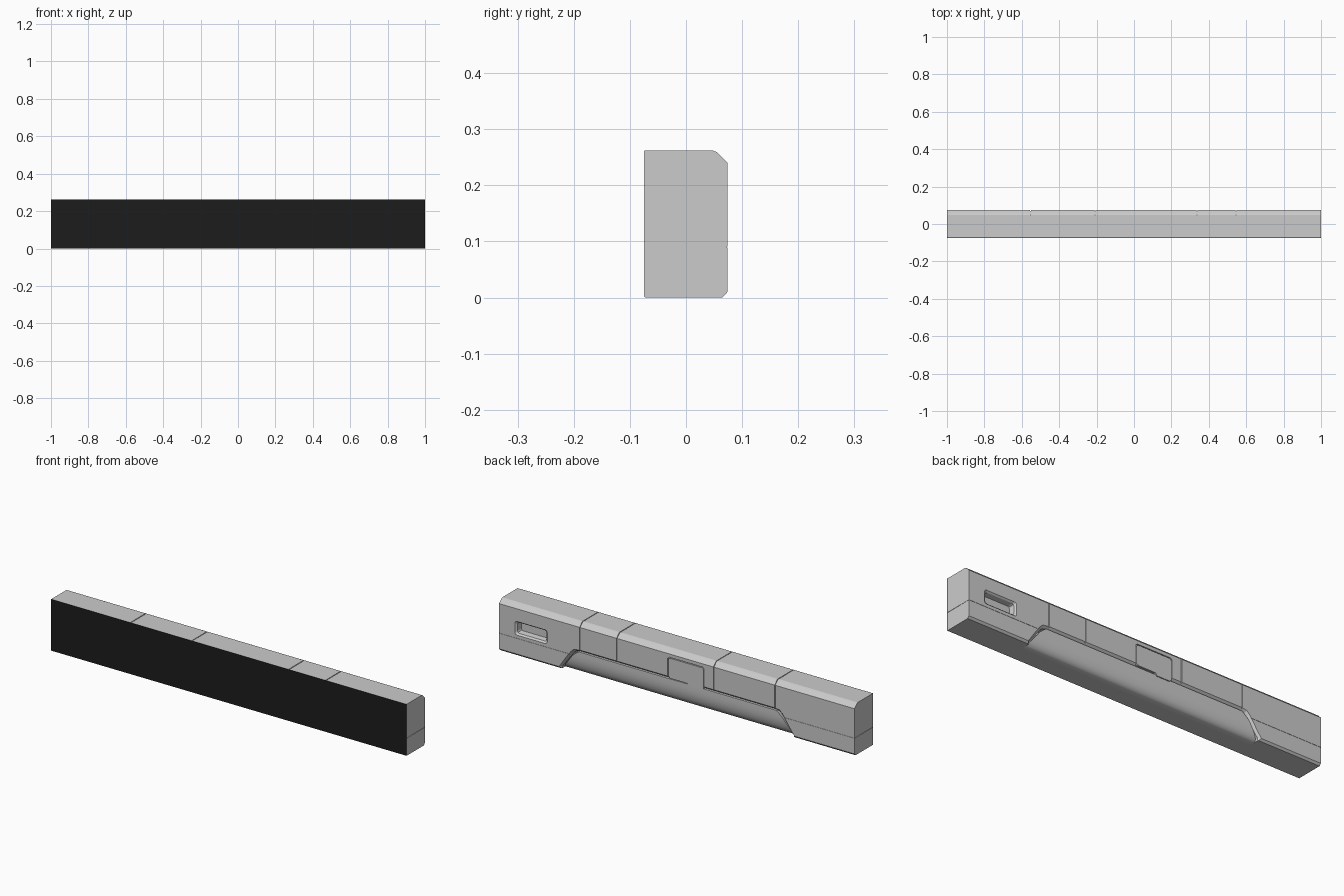
import bpy, bmesh

if "Cube" in bpy.data.objects:
    bpy.data.objects.remove(bpy.data.objects["Cube"])

BACK = 0.074


def loft(name, rings):
    """Closed solid skinned through rings of matching points, capped at both ends."""
    bm = bmesh.new()
    vs = [[bm.verts.new(p) for p in r] for r in rings]
    n = len(rings[0])
    for a, b in zip(vs, vs[1:]):
        for i in range(n):
            j = (i + 1) % n
            bm.faces.new((a[i], a[j], b[j], b[i]))
    bm.faces.new(vs[0])
    bm.faces.new(vs[-1])
    bmesh.ops.recalc_face_normals(bm, faces=bm.faces)
    me = bpy.data.meshes.new(name)
    bm.to_mesh(me)
    bm.free()
    ob = bpy.data.objects.new(name, me)
    bpy.context.collection.objects.link(ob)
    return ob


def plate(name, outline, *ys):
    """Stack an x-z outline at several depths; each is a y or (y, outline)."""
    return loft(name, [[(x, y, z) for x, z in outline] for y in ys])


def box(name, x0, x1, y0, y1, z0, z1):
    return plate(name, [(x0, z0), (x1, z0), (x1, z1), (x0, z1)], y0, y1)


def rounded(x0, x1, z0, z1, c):
    """Rectangle outline with clipped corners."""
    d = c * 0.3
    pts = []
    for x, z, sx, sz in ((x0, z0, 1, 1), (x1, z0, -1, 1), (x1, z1, -1, -1), (x0, z1, 1, -1)):
        corner = [(x, z + sz * c), (x + sx * d, z + sz * d), (x + sx * c, z)]
        pts += corner if sx * sz > 0 else corner[::-1]
    return pts


def at(outline, y):
    return [(x, y, z) for x, z in outline]


def cut(target, cutter):
    mod = target.modifiers.new(cutter.name, 'BOOLEAN')
    mod.operation = 'DIFFERENCE'
    mod.solver = 'EXACT'
    mod.object = cutter
    bpy.context.view_layer.objects.active = target
    bpy.ops.object.modifier_apply(modifier=mod.name)
    bpy.data.objects.remove(cutter)


# Housing: chamfered section swept along x
section = [(-0.073, 0), (0.065, 0), (BACK, 0.01), (BACK, 0.24),
           (0.055, 0.259), (0.048, 0.262), (-0.073, 0.262)]
housing = loft("housing", [[(x, y, z) for y, z in section] for x in (-1, 1)])


# Lower rear bay with flared rim
def bay(o):
    half = [(0.655 + o, -0.02), (0.65 + o, 0.012), (0.585 + o, 0.098 + o * 0.6),
            (0.572 + o * 0.7, 0.109 + o), (0.55, 0.114 + o)]
    return half + [(-x, z) for x, z in reversed(half)]


cut(housing, loft("bay_cutter", [at(bay(0), 0.02), at(bay(0), 0.062), at(bay(0.016), 0.08)]))

# Carrying pocket with bevelled rim
cut(housing, loft("pocket_cutter", [
    at(rounded(0.742, 0.898, 0.118, 0.165, 0.008), 0.04),
    at(rounded(0.738, 0.902, 0.114, 0.169, 0.010), 0.066),
    at(rounded(0.724, 0.916, 0.102, 0.179, 0.012), 0.078)]))

# Panel seams across the top and down the back
W = 0.002
for x in (-0.553, -0.208, 0.337, 0.545):
    cut(housing, box("seam_top", x - W, x + W, -0.08, 0.09, 0.259, 0.28))
    u = [(0.048, 0.259), (0.0695, 0.2375), (0.0695, 0.08), (0.1, 0.08), (0.1, 0.29), (0.048, 0.29)]
    cut(housing, loft("seam_back", [[(x + s, y, z) for y, z in u] for s in (-W, W)]))

# Hairline seam low on each end
for s in (-1, 1):
    xs = sorted((s * 0.59, s * 1.01))
    cut(housing, box("seam_low", *xs, 0.0725, 0.08, 0.0892, 0.0908))
    xs = sorted((s * 0.9985, s * 1.01))
    cut(housing, box("seam_end", *xs, -0.08, 0.08, 0.0892, 0.0908))


# Service hatch: grooved opening with a flush stepped lid
def hatch(o):
    return [(-0.15 - o, 0.112 - o), (-0.142 - o, 0.105 - o), (-0.07, 0.105 - o), (-0.06, 0.117 - o),
            (0.037 + o, 0.117 - o), (0.047 + o, 0.125 - o), (0.047 + o, 0.212 + o),
            (0.039 + o, 0.219 + o), (-0.142 - o, 0.219 + o), (-0.15 - o, 0.212 + o)]


cut(housing, plate("hatch_cutter", hatch(0.004), 0.066, 0.08))
plate("hatch_lid", hatch(0), 0.060, BACK)

# Curved lower cover filling the bay
curve = [(0.069, 0.111), (0.069, 0.085), (0.068, 0.065), (0.065, 0.045),
         (0.060, 0.028), (0.053, 0.013), (0.044, 0.004), (0.036, 0.0)]
rows = []
for y, z in curve:
    w = 0.655 - 0.085 * z / 0.111 - (0.012 if z > 0.1 else 0)
    rows.append((y, z, w))
rows += [(0.01, 0.0, 0.655), (0.01, 0.111, 0.558)]
cover = loft("lower_cover", [[(s * w, y, z) for y, z, w in rows] for s in (-1, 1)])

# Black display face
face = box("display_face", -1, 1, -0.074, -0.073, 0.001, 0.262)
black = bpy.data.materials.new("black")
black.diffuse_color = (0.012, 0.012, 0.012, 1)
black.use_nodes = True
black.node_tree.nodes["Principled BSDF"].inputs["Base Color"].default_value = black.diffuse_color
face.data.materials.append(black)

# Smooth the curved cover, keep edges crisp
bpy.ops.object.select_all(action='DESELECT')
cover.select_set(True)
bpy.context.view_layer.objects.active = cover
bpy.ops.object.shade_smooth_by_angle(angle=0.6)
